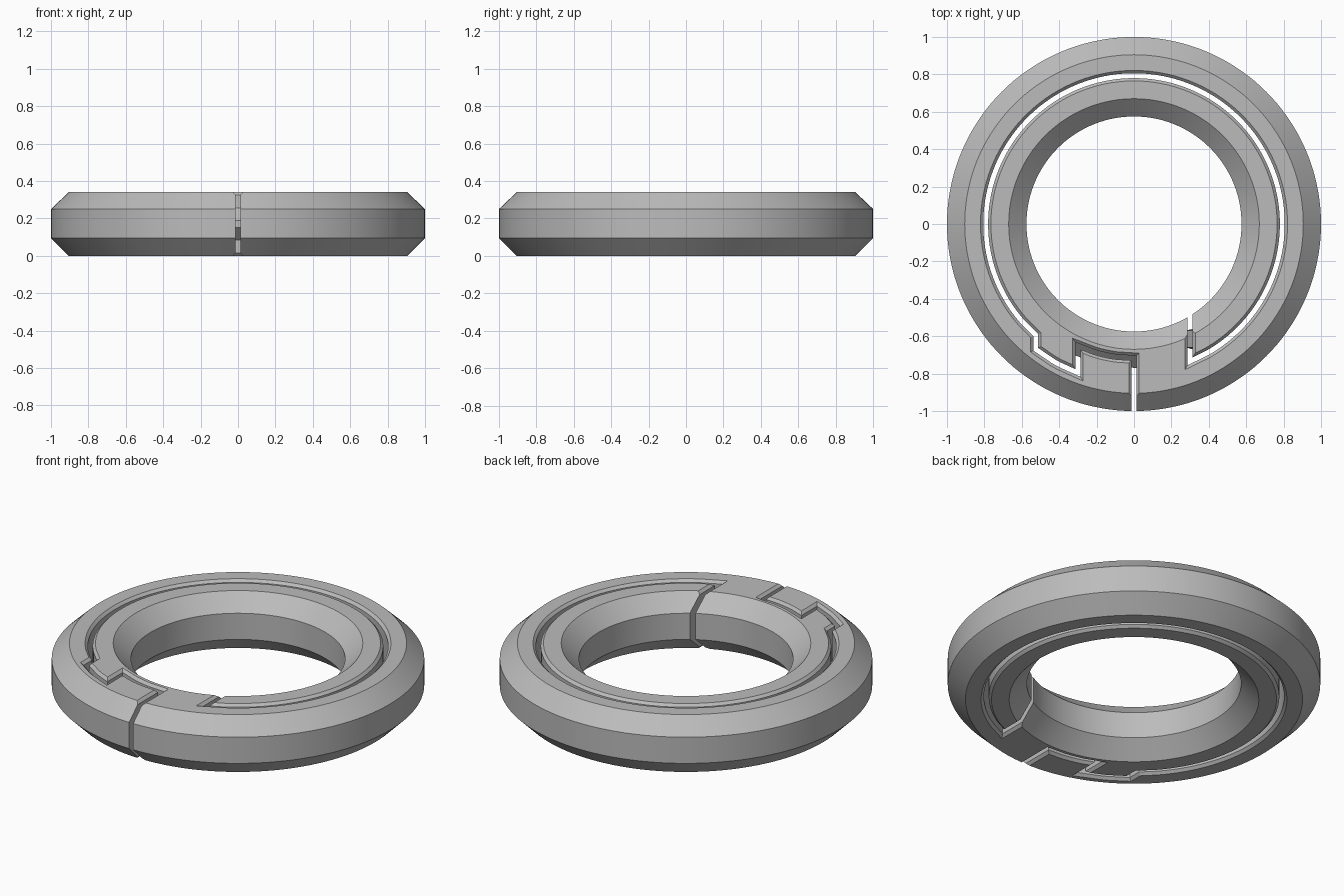
import bpy, bmesh, math
from mathutils import Vector

if "Cube" in bpy.data.objects:
    bpy.data.objects.remove(bpy.data.objects["Cube"])

HEIGHT = 0.34
GAP = 0.013      # half width of the gap
LIP = 0.015      # chamfer along the gap edges
SEGMENTS = 144

grey = bpy.data.materials.new("plain grey")
grey.diffuse_color = (0.5, 0.5, 0.5, 1)
grey.use_nodes = True
grey.node_tree.nodes["Principled BSDF"].inputs["Base Color"].default_value = grey.diffuse_color


def make_object(name, bm):
    bmesh.ops.recalc_face_normals(bm, faces=bm.faces)
    if bm.calc_volume(signed=True) < 0:
        bmesh.ops.reverse_faces(bm, faces=bm.faces)
    mesh = bpy.data.meshes.new(name)
    bm.to_mesh(mesh)
    bm.free()
    obj = bpy.data.objects.new(name, mesh)
    bpy.context.collection.objects.link(obj)
    mesh.materials.append(grey)
    return obj


def arc(radius, start, end, step=2.5):
    # points on a circle, with clear room kept beside both ends
    n = max(2, round(abs(end - start) / step))
    angles = [math.radians(start + (end - start) * i / n) for i in range(n + 1)]
    pts = [Vector((radius * math.cos(a), radius * math.sin(a))) for a in angles]
    inner = [p for p in pts[1:-1]
             if (p - pts[0]).length > 0.075 and (p - pts[-1]).length > 0.075]
    return [pts[0]] + inner + [pts[-1]]


def on_circle(radius, x):
    # angle of the front point of a circle at the given x
    return -math.degrees(math.acos(x / radius))


# Ring body: eight-sided section turned around z
section = [(0.905, 0), (1, 0.095), (1, 0.25), (0.905, HEIGHT),
           (0.67, HEIGHT), (0.575, 0.25), (0.575, 0.095), (0.67, 0)]
bm = bmesh.new()
rings = []
for i in range(SEGMENTS):
    a = 2 * math.pi * i / SEGMENTS
    rings.append([bm.verts.new((r * math.cos(a), r * math.sin(a), z)) for r, z in section])
for i in range(SEGMENTS):
    p, q = rings[i], rings[(i + 1) % SEGMENTS]
    for j in range(8):
        k = (j + 1) % 8
        bm.faces.new((p[j], q[j], q[k], p[k]))
ring = make_object("split_ring", bm)

# Gap path: inner slit, long circular gap, step, latch tooth, outer slit
path, shift = [], []


def add(points, move=None):
    for p in points:
        p = Vector(p)
        path.append(p)
        shift.append(move(p) if move else Vector((0, 0)))


R = 0.793
add([(0.3, -0.4), (0.3, -0.56)])
add([(0.3, -0.57), (0.3, -0.66)], lambda p: Vector((-0.035, 0)))
add([(0.3, -0.67)])
add(arc(R, on_circle(R, 0.3), 360 + on_circle(R, -0.525)))
add(arc(0.851, on_circle(0.851, -0.525), on_circle(0.851, -0.3)))


# Latch ridge bulges outward; its end points slide along the tooth sides
def outward(p):
    if p.x < -0.299:
        return Vector((0, -math.sqrt(0.782 ** 2 - 0.09) - p.y))
    return p.normalized() * 0.065


add(arc(0.717, -180 - on_circle(0.717, 0.3), -90), outward)
add([(0, -1.1)])

# Gap cutter: (height, half width, ridge amount) levels lofted along the path
over = 0.003
levels = [(-over, GAP + LIP + over, 0), (LIP, GAP, 0), (0.085, GAP, 0), (0.15, GAP, 1),
          (0.19, GAP, 1), (0.255, GAP, 0), (HEIGHT - LIP, GAP, 0),
          (HEIGHT + over, GAP + LIP + over, 0)]


def offset(points, i, width):
    # mitred offset to the left of the path
    before = points[i] - points[i - 1] if i else points[1] - points[0]
    after = points[i + 1] - points[i] if i < len(points) - 1 else before
    n1 = Vector((-before.y, before.x)).normalized()
    n2 = Vector((-after.y, after.x)).normalized()
    m = (n1 + n2).normalized()
    return points[i] + m * width / max(0.4, m.dot(n1))


bm = bmesh.new()
loops = [[] for _ in path]
for sign in (1, -1):
    for z, width, ridge in (levels if sign == 1 else levels[::-1]):
        for i in range(len(path)):
            c = offset(path, i, sign * width) + shift[i] * ridge
            loops[i].append(bm.verts.new((c.x, c.y, z)))
count = len(loops[0])
for p, q in zip(loops, loops[1:]):
    for j in range(count):
        k = (j + 1) % count
        bm.faces.new((p[j], q[j], q[k], p[k]))
bm.faces.new(loops[0])
bm.faces.new(loops[-1])
bmesh.ops.triangulate(bm, faces=bm.faces)
cutter = make_object("gap_cutter", bm)
cutter.hide_render = True

# Cut the gap, taking the first solver that leaves a whole ring
bpy.context.view_layer.objects.active = ring
ring.select_set(True)
whole = ring.data.copy()
for solver, own in (('EXACT', False), ('MANIFOLD', False), ('EXACT', True), ('FLOAT', False)):
    ring.data = whole.copy()
    cut = ring.modifiers.new("gap", 'BOOLEAN')
    cut.operation = 'DIFFERENCE'
    cut.solver = solver
    cut.use_self = own
    cut.object = cutter
    bpy.ops.object.modifier_apply(modifier="gap")
    test = bmesh.new()
    test.from_mesh(ring.data)
    volume = test.calc_volume()
    test.free()
    if 0.5 < volume < 0.68:
        break
bpy.data.objects.remove(cutter)

# Smooth the round faces
bpy.ops.object.shade_smooth_by_angle(angle=math.radians(25))
